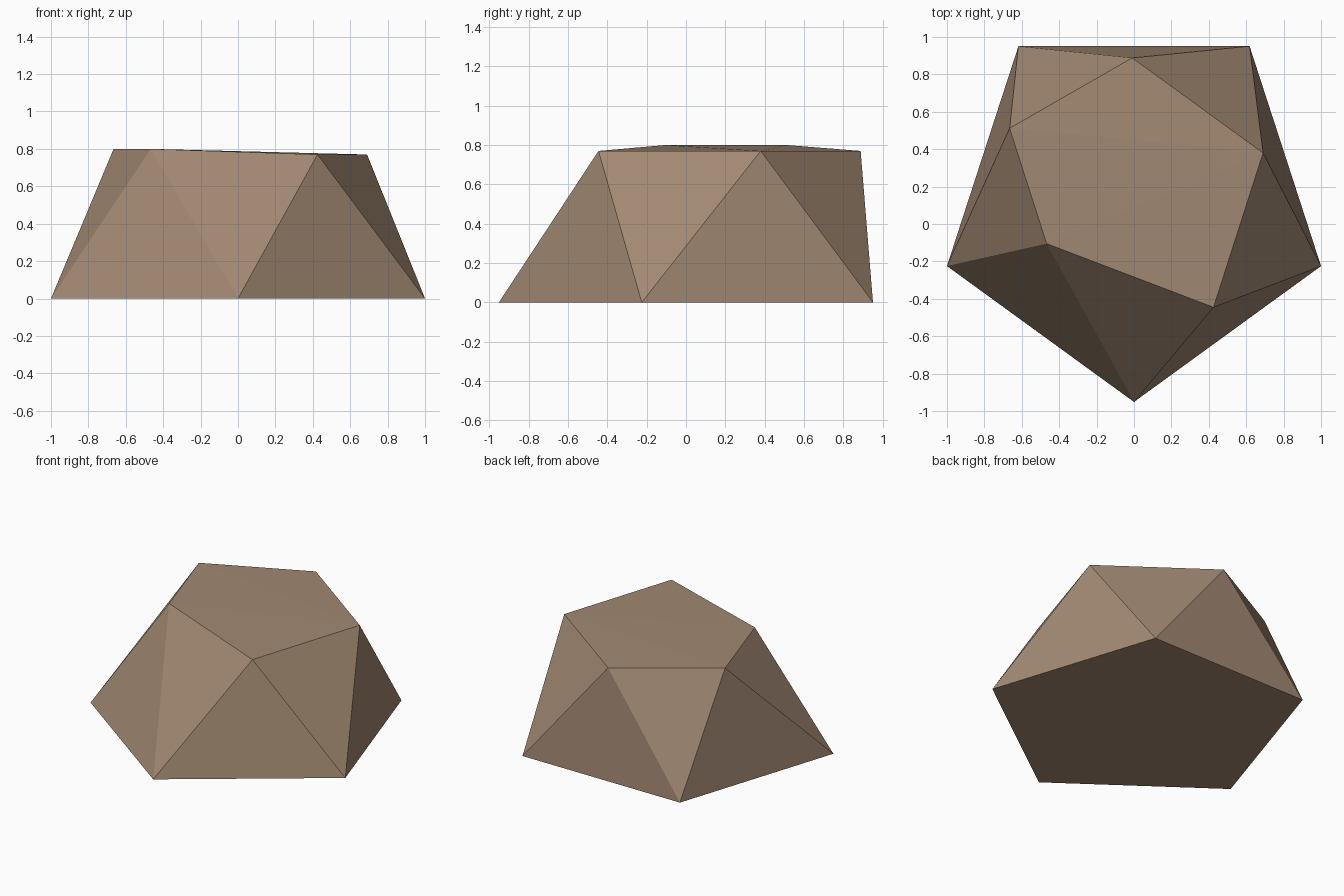
import bpy, bmesh, math

if "Cube" in bpy.data.objects:
    bpy.data.objects.remove(bpy.data.objects["Cube"])

# Single stone colour
stone = bpy.data.materials.new("brown_stone")
stone.diffuse_color = (0.36, 0.25, 0.17, 1)
stone.use_nodes = True
stone.node_tree.nodes["Principled BSDF"].inputs["Base Color"].default_value = stone.diffuse_color

bm = bmesh.new()

# Regular pentagon footprint, one corner pointing to the front
R = 1 / math.sin(math.radians(72))
base = []
for i in range(5):
    a = math.radians(-90 + 72 * i)
    base.append(bm.verts.new((R * math.cos(a), 0.1 + R * math.sin(a), 0)))

# Irregular upper ring, each corner sitting between two base corners
ring = [(0.425, -0.445, 0.77), (0.69, 0.38, 0.77), (-0.01, 0.888, 0.77),
        (-0.665, 0.512, 0.80), (-0.467, -0.105, 0.80)]
top = [bm.verts.new(p) for p in ring]

# Alternating triangular sides
for i in range(5):
    j = (i + 1) % 5
    bm.faces.new((base[i], base[j], top[i]))
    bm.faces.new((base[j], top[j], top[i]))

# Underside and slightly faceted top
bm.faces.new(base[::-1])
for tri in ((0, 1, 4), (1, 3, 4), (1, 2, 3)):
    bm.faces.new([top[k] for k in tri])
bmesh.ops.recalc_face_normals(bm, faces=bm.faces)

mesh = bpy.data.meshes.new("rock")
bm.to_mesh(mesh)
bm.free()
mesh.materials.append(stone)
bpy.context.collection.objects.link(bpy.data.objects.new("rock", mesh))
